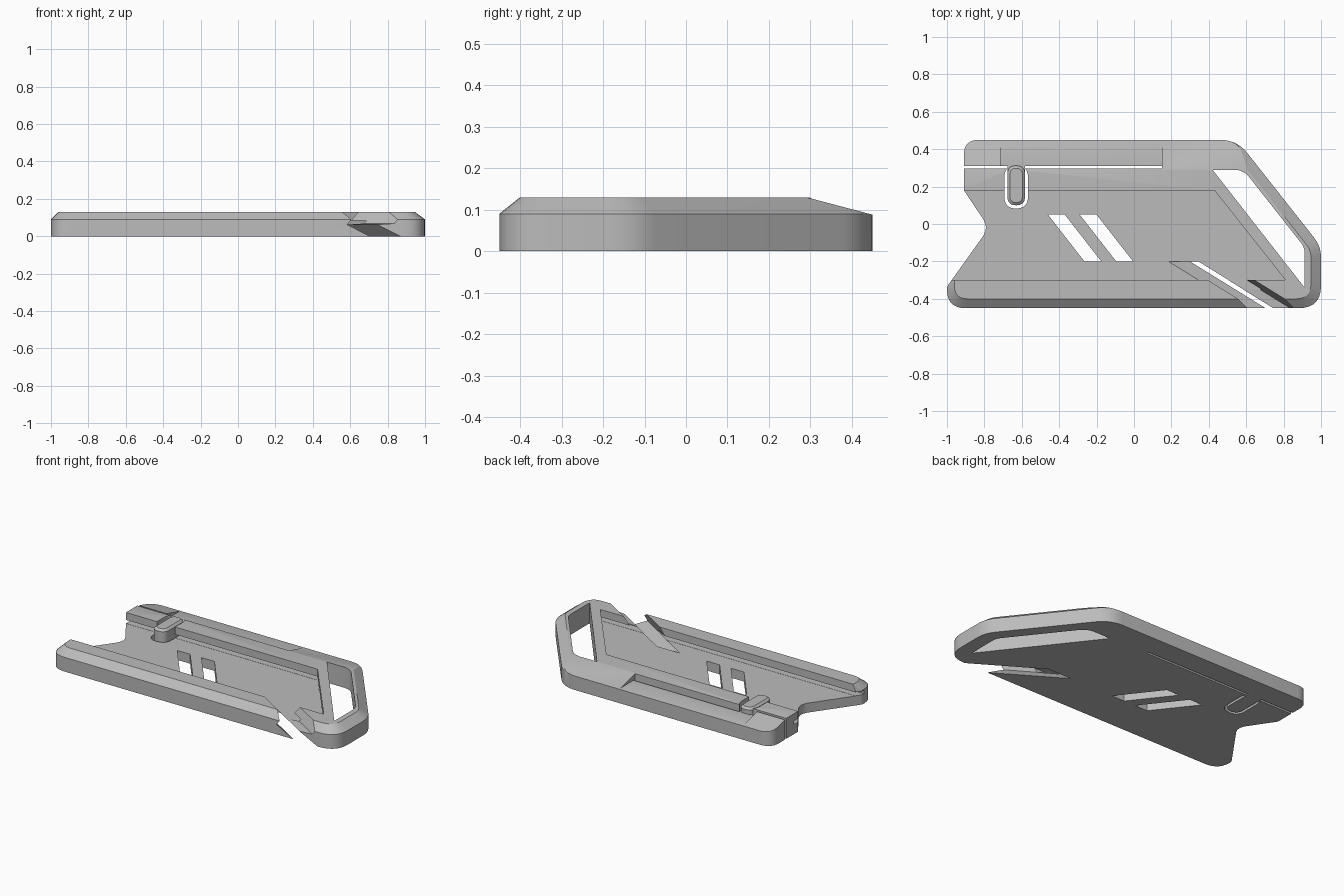
import bpy, bmesh
from mathutils import Vector

cube = bpy.data.objects.get("Cube")
if cube:
    bpy.data.objects.remove(cube, do_unlink=True)

grey = bpy.data.materials.new("plain grey")
grey.use_nodes = True
grey.diffuse_color = (0.5, 0.5, 0.5, 1)
grey.node_tree.nodes["Principled BSDF"].inputs["Base Color"].default_value = (0.5, 0.5, 0.5, 1)


def rounded(corners, steps=7):
    """Corner list of (x, y, rounding length) to a smooth outline."""
    out = []
    n = len(corners)
    for i, (x, y, t) in enumerate(corners):
        p = Vector((x, y))
        if t == 0:
            out.append(p)
            continue
        a = p + (Vector(corners[i - 1][:2]) - p).normalized() * t
        b = p + (Vector(corners[(i + 1) % n][:2]) - p).normalized() * t
        for k in range(steps + 1):
            f = k / steps
            out.append(a * (1 - f) ** 2 + p * 2 * f * (1 - f) + b * f * f)
    return out


def loft(name, levels):
    """Solid through outlines of equal point count, given as (z, points)."""
    bm = bmesh.new()
    rings = [[bm.verts.new((p[0], p[1], z)) for p in pts] for z, pts in levels]
    n = len(rings[0])
    bm.faces.new(rings[0][::-1])
    bm.faces.new(rings[-1])
    for low, high in zip(rings, rings[1:]):
        for i in range(n):
            j = (i + 1) % n
            bm.faces.new((low[i], low[j], high[j], high[i]))
    bmesh.ops.recalc_face_normals(bm, faces=bm.faces)
    mesh = bpy.data.meshes.new(name)
    bm.to_mesh(mesh)
    bm.free()
    mesh.materials.append(grey)
    obj = bpy.data.objects.new(name, mesh)
    bpy.context.collection.objects.link(obj)
    return obj


def prism(name, pts, z0, z1):
    return loft(name, [(z0, pts), (z1, pts)])


def box(x0, x1, y0, y1):
    return [(x0, y0), (x1, y0), (x1, y1), (x0, y1)]


def pill(x, half, y0, y1):
    r = half * 1.1
    return rounded([(x - half, y0, r * 0.9), (x + half, y0, r * 0.9),
                    (x + half, y1, r * 0.9), (x - half, y1, r * 0.9)])


def activate(obj):
    bpy.ops.object.select_all(action="DESELECT")
    obj.select_set(True)
    bpy.context.view_layer.objects.active = obj


def cut(obj, cutter):
    activate(obj)
    mod = obj.modifiers.new("cut", "BOOLEAN")
    mod.operation = "DIFFERENCE"
    mod.solver = "EXACT"
    mod.object = cutter
    bpy.ops.object.modifier_apply(modifier=mod.name)
    bpy.data.objects.remove(cutter, do_unlink=True)


# Body with rounded outline and chamfered upper rim
outer = rounded([(-.91, .45, .08), (.55, .45, .09), (1, -.12, .06), (1, -.45, .12),
                 (-1, -.45, .1), (-1, -.335, .015), (-.775, -.02, .06), (-.91, .18, 0)])
rim = rounded([(-.91, .45, .08), (.48, .45, .07), (.946, -.14, .04), (.946, -.40, .08),
               (-.96, -.40, .07), (-.96, -.30, .012), (-.775, -.02, .06), (-.91, .18, 0)])
body = loft("body", [(0, outer), (.09, outer), (.13, rim)])

# Sloped back edge
cut(body, loft("slope_cutter", [(.08, box(-1.2, 1.2, .48, .8)), (.14, box(-1.2, 1.2, .252, .8))]))

# Sunken floor with an undercut groove below the rail lips
cut(body, prism("floor_cutter", [(-1.2, -.3), (.81, -.3), (.43, .18), (-1.2, .18)], .06, .2))
cut(body, prism("groove_cutter", [(-1.2, -.35), (.86, -.35), (.44, .22), (-1.2, .22)], .061, .083))

# Recess in the back bar
cut(body, prism("recess_cutter", box(-.715, .15, .31, .6), .091, .2))

# Window inside the slanted end
window = rounded([(.42, .29, 0), (.585, .29, .05), (.912, -.125, .03), (.912, -.34, 0)])
cut(body, prism("window_cutter", window, -.1, .3))

# Two slanted floor slots
for x in (-.46, -.29):
    slot = [(x, .05), (x + .09, .05), (x + .285, -.2), (x + .195, -.2)]
    cut(body, prism("slot_cutter", slot, -.1, .3))


# Diagonal slit that leans through the floor and the front rail
def slit(left, right):
    run = .3 * 1.62
    return [(left, -.2), (right, -.2), (right + run, -.5), (left + run, -.5)]


cut(body, loft("slit_cutter", [(-.01, slit(.318, .485)), (.062, slit(.18, .34)),
                               (.068, slit(.184, .43)), (.14, slit(.24, .49))]))

# Thin gap that frees the spring bar and its button
cut(body, prism("gap_cutter", box(-1.1, .15, .296, .31), -.1, .3))
cut(body, prism("button_gap_cutter", pill(-.63, .063, .083, .312), -.1, .3))

# Button tongue attached to the spring bar
big, small = pill(-.63, .047, .1, .312), pill(-.63, .033, .115, .298)
button = loft("button", [(0, big), (.118, big), (.13, small)])
root = prism("button_root", box(-.677, -.583, .22, .33), 0, .088)

for obj in (body, button, root):
    activate(obj)
    bpy.ops.object.shade_smooth_by_angle(angle=.5)
